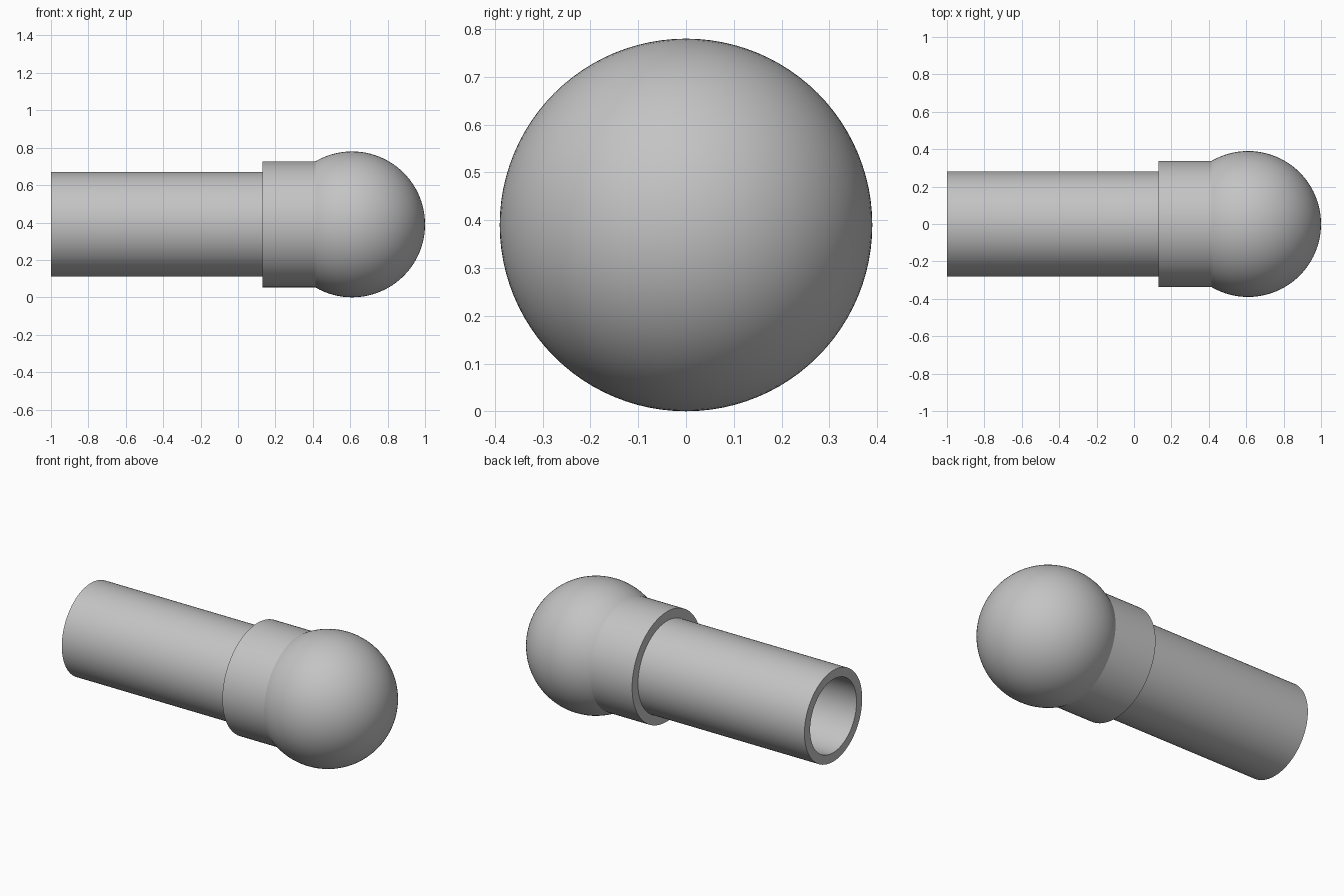
import bpy
import bmesh
from math import pi, sin, cos
from mathutils import Vector

cube = bpy.data.objects.get("Cube")
if cube:
    bpy.data.objects.remove(cube, do_unlink=True)

SIDES = 96
BALL_R = 0.39
BALL_X = 1 - BALL_R
AXIS_Z = BALL_R

grey = bpy.data.materials.new("plain_grey")
grey.use_nodes = True
colour = (0.55, 0.55, 0.55, 1)
grey.diffuse_color = colour
grey.node_tree.nodes["Principled BSDF"].inputs["Base Color"].default_value = colour


def lathe(name, profile, closed):
    """Spin (x, radius) points around the long axis."""
    bm = bmesh.new()
    verts = [bm.verts.new((x, 0, r)) for x, r in profile]
    pairs = list(zip(verts, verts[1:]))
    if closed:
        pairs.append((verts[-1], verts[0]))
    edges = [bm.edges.new(p) for p in pairs]
    bmesh.ops.spin(bm, geom=verts + edges, cent=Vector(), axis=(1, 0, 0),
                   angle=2 * pi, steps=SIDES, use_merge=True)
    bmesh.ops.remove_doubles(bm, verts=bm.verts, dist=1e-5)
    bmesh.ops.recalc_face_normals(bm, faces=bm.faces)
    mesh = bpy.data.meshes.new(name)
    bm.to_mesh(mesh)
    bm.free()
    mesh.materials.append(grey)
    obj = bpy.data.objects.new(name, mesh)
    bpy.context.collection.objects.link(obj)
    obj.location.z = AXIS_Z
    bpy.ops.object.select_all(action='DESELECT')
    obj.select_set(True)
    bpy.context.view_layer.objects.active = obj
    bpy.ops.object.shade_smooth_by_angle()
    return obj


def ring(name, x0, x1, inner, outer):
    return lathe(name, [(x0, inner), (x0, outer), (x1, outer), (x1, inner)], True)


# Hollow shaft, closed off inside by the ball
ring("hollow_shaft", -1, 0.4, 0.225, 0.28)

# Wider collar between shaft and ball
ring("collar", 0.13, 0.45, 0.27, 0.337)

# Rounded end
steps = SIDES // 2
arc = [(BALL_X - BALL_R * cos(pi * i / steps), BALL_R * sin(pi * i / steps))
       for i in range(steps + 1)]
lathe("ball_end", arc, False)
